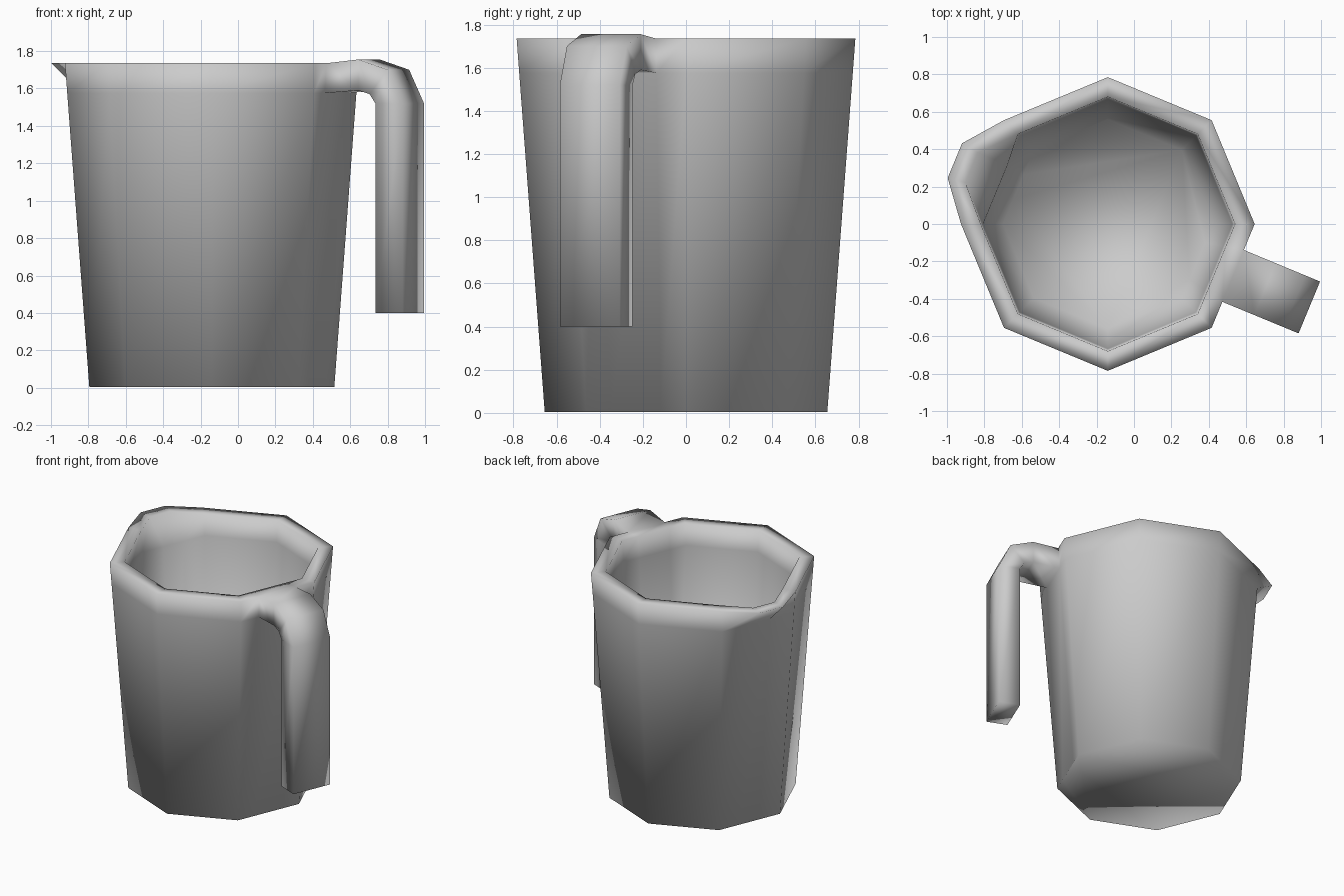
import bpy, bmesh, math
from mathutils import Vector

cube = bpy.data.objects.get("Cube")
if cube:
    bpy.data.objects.remove(cube, do_unlink=True)

grey = bpy.data.materials.new("plain_grey")
grey.use_nodes = True
color = (0.6, 0.6, 0.6, 1)
grey.diffuse_color = color
grey.node_tree.nodes["Principled BSDF"].inputs["Base Color"].default_value = color

CENTER = Vector((-0.14, 0, 0))
SIDES = 8
SPOUT_SIDE, HANDLE_SIDE = 3, 7


def direction(steps):
    a = 2 * math.pi * steps / SIDES
    return Vector((math.cos(a), math.sin(a), 0))


def ring(bm, radius, z, spout=0.0):
    """Octagon with extra points where the spout and the handle leave the wall."""
    pts = []
    for k in range(SIDES):
        a, b = direction(k) * radius, direction(k + 1) * radius
        pts.append(a)
        if k == SPOUT_SIDE:
            push = direction(k + 0.5) * spout
            pts += [a.lerp(b, t) + push for t in (1 / 3, 2 / 3)]
        elif k == HANDLE_SIDE:
            pts += [a.lerp(b, t) for t in (0.25, 0.75)]
    return [bm.verts.new(CENTER + p + Vector((0, 0, z))) for p in pts]


def bridge(bm, lower, upper, skip=None):
    n = len(lower)
    for i in range(n):
        if i != skip:
            j = (i + 1) % n
            bm.faces.new((lower[i], lower[j], upper[j], upper[i]))


bm = bmesh.new()

# Cup: outer wall, rim, inner wall and floor
rings = [ring(bm, 0.655, 0.005), ring(bm, 0.773, 1.575),
         ring(bm, 0.785, 1.735, 0.16), ring(bm, 0.68, 1.735, 0.16),
         ring(bm, 0.667, 1.575), ring(bm, 0.56, 0.1)]
gap = len(rings[0]) - 2          # wall quad the handle grows from
for level, (lo, hi) in enumerate(zip(rings, rings[1:])):
    bridge(bm, lo, hi, gap if level == 1 else None)
bm.faces.new(rings[0][::-1])
bm.faces.new(rings[-1])

# Handle: sections swept out from the gap and down, as (outer r, z, inner r, z)
out = direction(HANDLE_SIDE + 0.5)
side = Vector((-out.y, out.x, 0)) * 0.15
section = [rings[1][gap], rings[1][gap + 1], rings[2][gap + 1], rings[2][gap]]
for ro, zo, ri, zi in ((0.91, 1.755, 0.91, 1.59), (1.08, 1.70, 0.975, 1.57),
                       (1.166, 1.52, 1.009, 1.52), (1.166, 0.4, 1.009, 0.4)):
    new = []
    for r, z, s in ((ri, zi, -1), (ri, zi, 1), (ro, zo, 1), (ro, zo, -1)):
        new.append(bm.verts.new(CENTER + out * r + side * s + Vector((0, 0, z))))
    bridge(bm, section, new)
    section = new
bm.faces.new(section)

bmesh.ops.recalc_face_normals(bm, faces=bm.faces[:])
for f in bm.faces:
    f.smooth = True

mesh = bpy.data.meshes.new("measuring_jug")
bm.to_mesh(mesh)
bm.free()
mesh.materials.append(grey)
jug = bpy.data.objects.new("measuring_jug", mesh)
bpy.context.collection.objects.link(jug)
